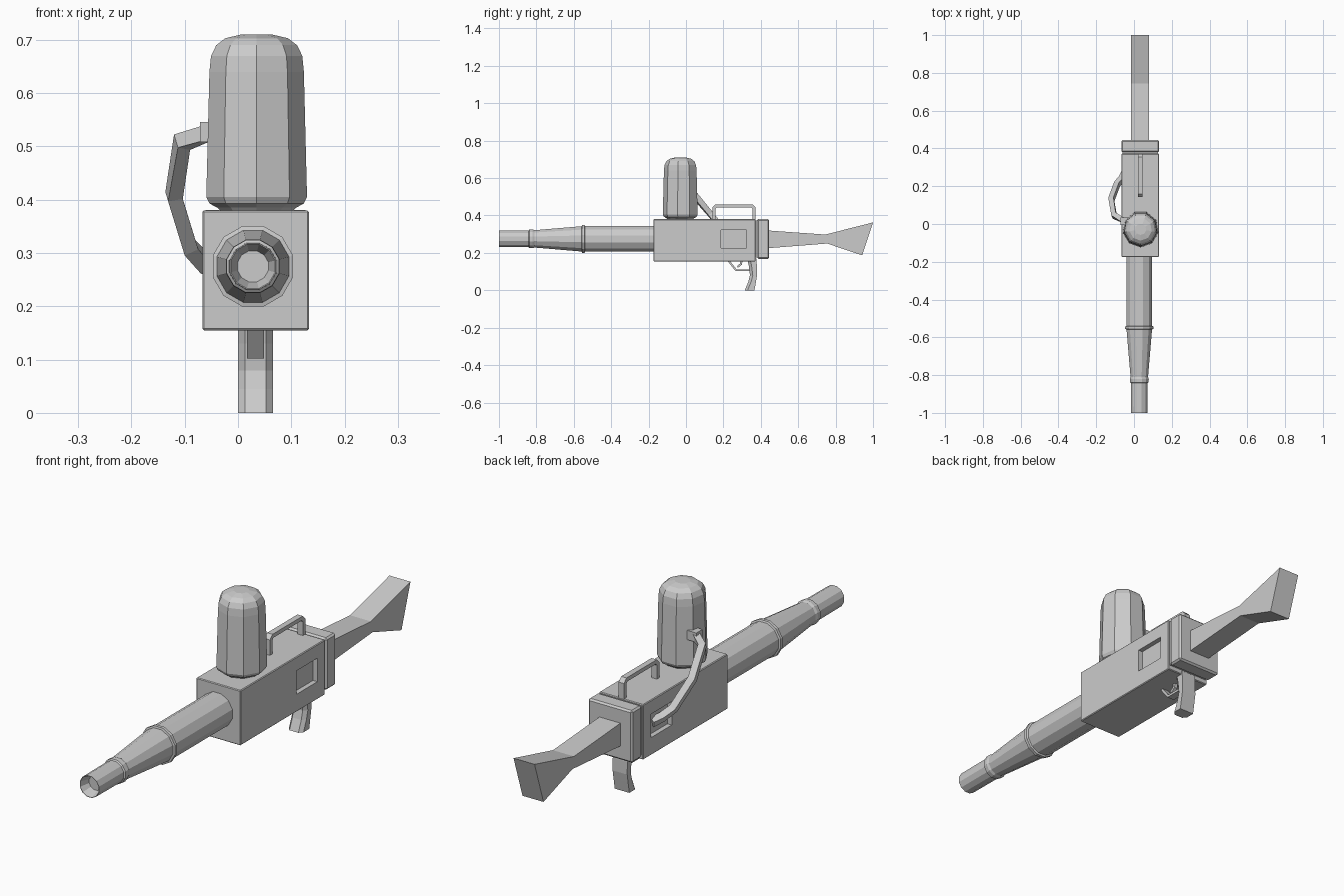
import bpy, bmesh, math
from mathutils import Vector

if "Cube" in bpy.data.objects:
    bpy.data.objects.remove(bpy.data.objects["Cube"])

CX = 0.033  # centre plane of the gun


def loft(name, rings):
    """Skin a list of equal-length closed rings and cap both ends."""
    bm = bmesh.new()
    vs = [[bm.verts.new(p) for p in r] for r in rings]
    n = len(vs[0])
    for a, b in zip(vs, vs[1:]):
        for i in range(n):
            j = (i + 1) % n
            bm.faces.new((a[i], a[j], b[j], b[i]))
    bm.faces.new(vs[0])
    bm.faces.new(vs[-1])
    bmesh.ops.recalc_face_normals(bm, faces=bm.faces)
    me = bpy.data.meshes.new(name)
    bm.to_mesh(me)
    bm.free()
    ob = bpy.data.objects.new(name, me)
    bpy.context.collection.objects.link(ob)
    return ob


def box(name, x, y, z, bevel=0.0):
    ring = lambda h: [(x[0], y[0], h), (x[1], y[0], h), (x[1], y[1], h), (x[0], y[1], h)]
    ob = loft(name, [ring(z[0]), ring(z[1])])
    if bevel:
        m = ob.modifiers.new("bevel", "BEVEL")
        m.width, m.segments = bevel, 1
    return ob


def lathe(name, prof, n, centre, axis, start=0.0):
    """Profile of (position, radius) turned about the y or z axis."""
    rings = []
    for t, r in prof:
        ring = []
        for i in range(n):
            a = start + 2 * math.pi * i / n
            u, v = r * math.cos(a), r * math.sin(a)
            ring.append((centre[0] + u, t, centre[1] + v) if axis == "y"
                        else (centre[0] + u, centre[1] + v, t))
        rings.append(ring)
    return loft(name, rings)


def sweep(name, path, w, h, ref):
    """Rectangular bar along a path, mitred at the corners."""
    P = [Vector(p) for p in path]
    ref = Vector(ref)
    rings = []
    for i, p in enumerate(P):
        d0 = (p - P[max(i - 1, 0)]).normalized()
        d1 = (P[min(i + 1, len(P) - 1)] - p).normalized()
        t = (d0 + d1).normalized()
        k = 1 / max(t.dot(d1 if i < len(P) - 1 else d0), 0.5)
        up = t.cross(ref).normalized()
        side = up.cross(t).normalized() * w / 2
        up *= h / 2 * k
        rings.append([p + side + up, p - side + up, p - side - up, p + side - up])
    return loft(name, rings)


# Receiver with a shallow window on each side
body = box("receiver", (-0.067, 0.133), (-0.174, 0.372), (0.155, 0.38), 0.003)
for side, x in (("left", (-0.1, -0.047)), ("right", (0.113, 0.2))):
    cut = box("window_cutter_" + side, x, (0.187, 0.323), (0.227, 0.323))
    cut.hide_render = True
    cut.hide_set(True)
    m = body.modifiers.new("window_" + side, "BOOLEAN")
    m.object, m.operation, m.solver = cut, "DIFFERENCE", "EXACT"

# Rear plate and the neck that joins it
box("plate_neck", (-0.06, 0.126), (0.365, 0.39), (0.175, 0.373))
box("rear_plate", (-0.067, 0.133), (0.38, 0.445), (0.168, 0.381), 0.007)

# Shoulder stock
stock = [(0.435, 0.32, 0.435, 0.225), (0.745, 0.298, 0.755, 0.25), (1.0, 0.363, 0.942, 0.187)]
loft("stock", [[(-0.015, yt, zt), (0.08, yt, zt), (0.08, yb, zb), (-0.015, yb, zb)]
               for yt, zt, yb, zb in stock])

# Barrel with two raised rings and a sunken muzzle
barrel = [(-0.17, 0.071), (-0.54, 0.071), (-0.543, 0.078), (-0.556, 0.078), (-0.558, 0.070),
          (-0.81, 0.048), (-0.82, 0.052), (-0.838, 0.051), (-0.842, 0.046),
          (-1.0, 0.045), (-1.0, 0.043), (-0.96, 0.03)]
lathe("barrel", barrel, 12, (0.028, 0.275), "y", math.pi / 12)

# Fuel tank
tank = [(0.375, 0.065), (0.385, 0.075), (0.393, 0.09), (0.405, 0.096), (0.64, 0.09),
        (0.67, 0.087), (0.69, 0.077), (0.703, 0.06), (0.71, 0.03)]
lathe("tank", tank, 9, (0.035, -0.028), "z", -math.pi / 2)

# Hose from tank to receiver, with its fitting
box("hose_fitting", (-0.071, -0.03), (-0.005, 0.035), (0.508, 0.546))
hose = [(-0.05, 0.016, 0.528), (-0.105, 0.045, 0.508), (-0.12, 0.13, 0.408),
        (-0.09, 0.21, 0.31), (-0.062, 0.245, 0.28), (-0.045, 0.285, 0.27)]
sweep("hose", hose, 0.028, 0.028, (1, 0, 0.3))

# Carry handle
y0, y1, zt = 0.15, 0.363, 0.452
sweep("carry_handle", [(CX, y0, 0.375), (CX, y0, zt - 0.012), (CX, y0 + 0.012, zt),
                       (CX, y1 - 0.012, zt), (CX, y1, zt - 0.012), (CX, y1, 0.375)],
      0.024, 0.016, (1, 0, 0))

# Grip, narrower along its front edge
grip = [(0.17, 0.327, 0.376), (0.13, 0.336, 0.379), (0.08, 0.342, 0.38),
        (0.045, 0.333, 0.374), (0.0, 0.314, 0.366)]
loft("grip", [[(CX - 0.02, f, z), (CX + 0.02, f, z), (CX + 0.033, f + 0.015, z),
               (CX + 0.033, b, z), (CX - 0.033, b, z), (CX - 0.033, f + 0.015, z)]
              for z, f, b in grip])

# Trigger guard and trigger
sweep("trigger_guard", [(CX, 0.224, 0.162), (CX, 0.268, 0.107), (CX, 0.345, 0.107)],
      0.032, 0.01, (1, 0, 0))
sweep("trigger", [(CX, 0.297, 0.162), (CX, 0.294, 0.14), (CX, 0.275, 0.125)],
      0.014, 0.011, (1, 0, 0))
